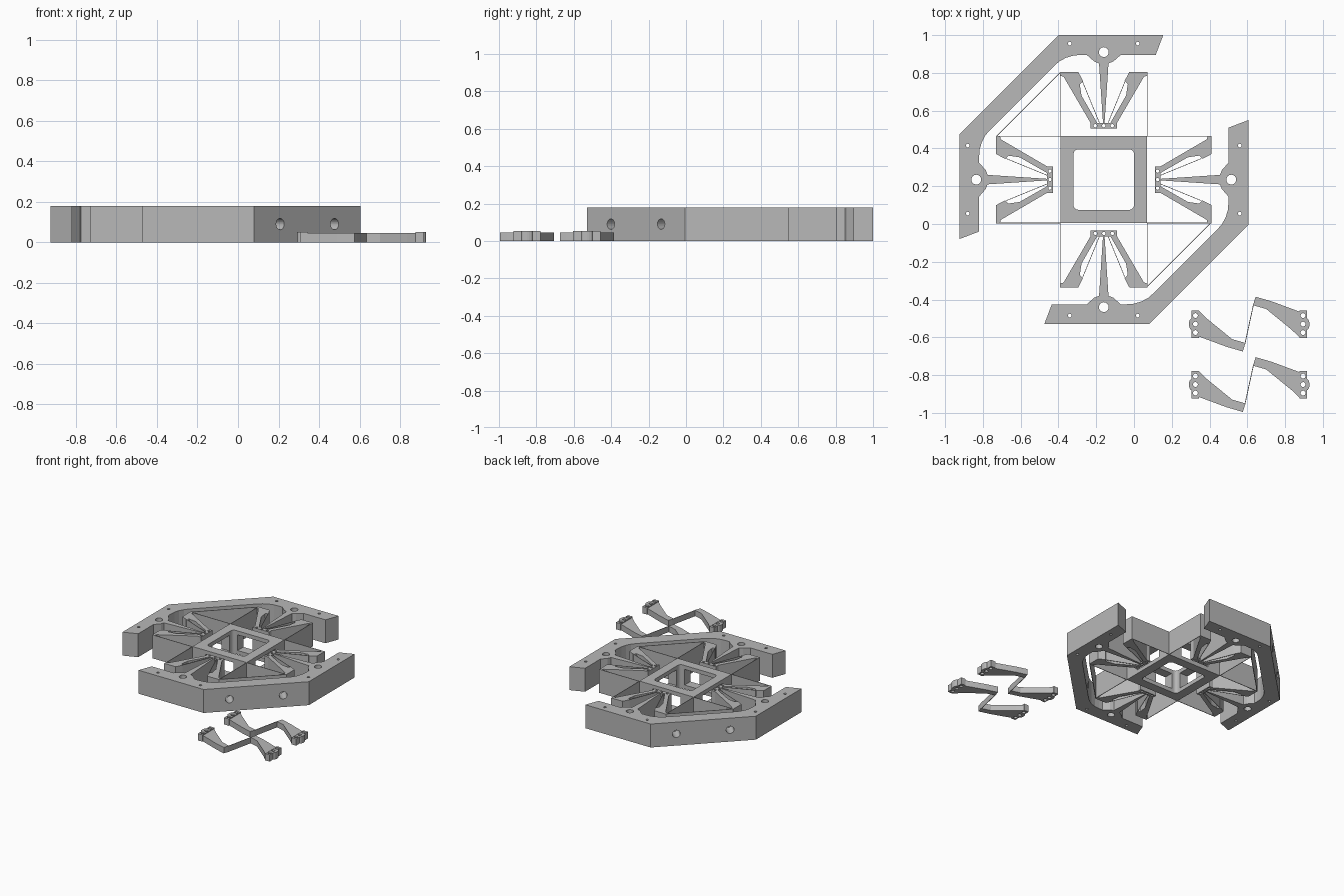
import bpy, bmesh
from math import pi, cos, sin, radians
from mathutils import Matrix, Vector

cube = bpy.data.objects.get("Cube")
if cube:
    bpy.data.objects.remove(cube, do_unlink=True)

grey = bpy.data.materials.new("plain grey")
grey.use_nodes = True
color = (0.48, 0.48, 0.48, 1)
grey.diffuse_color = color
grey.node_tree.nodes["Principled BSDF"].inputs["Base Color"].default_value = color

H = 0.18            # height of the stage
CLIP_H = 0.045      # height of the loose clips
CX, CY = -0.16, 0.235


def circle(x, y, r, n=24):
    return [(x + r * cos(2 * pi * i / n), y + r * sin(2 * pi * i / n)) for i in range(n)]


def plate(name, outline, height, holes=(), place=Matrix()):
    """Extrude a flat outline with holes from z = 0 and place it."""
    curve = bpy.data.curves.new(name, "CURVE")
    curve.dimensions = "2D"
    curve.fill_mode = "BOTH"
    curve.extrude = height / 2
    for loop in [outline, *holes]:
        spline = curve.splines.new("POLY")
        spline.points.add(len(loop) - 1)
        for point, (x, y) in zip(spline.points, loop):
            point.co = (x, y, 0, 1)
        spline.use_cyclic_u = True
    temp = bpy.data.objects.new(name, curve)
    bpy.context.collection.objects.link(temp)
    bpy.context.view_layer.update()
    mesh = bpy.data.meshes.new_from_object(temp.evaluated_get(bpy.context.evaluated_depsgraph_get()))
    bpy.data.objects.remove(temp)
    bm = bmesh.new()
    bm.from_mesh(mesh)
    bmesh.ops.remove_doubles(bm, verts=bm.verts, dist=0.00005)
    bmesh.ops.recalc_face_normals(bm, faces=bm.faces)
    bmesh.ops.transform(bm, matrix=place @ Matrix.Translation((0, 0, height / 2)), verts=bm.verts)
    bm.to_mesh(mesh)
    bm.free()
    for face in mesh.polygons:
        face.use_smooth = False
    mesh.materials.clear()
    mesh.materials.append(grey)
    obj = bpy.data.objects.new(name, mesh)
    bpy.context.collection.objects.link(obj)
    return obj


def blade(name, a, b, height, place, width=0.004):
    """Thin upright wall between two points."""
    a, b = Vector(a), Vector(b)
    side = (b - a).orthogonal().normalized() * width / 2
    return plate(name, [tuple(p) for p in (a + side, b + side, b - side, a - side)], height, place=place)


def cut(obj, cutter):
    mod = obj.modifiers.new("cut", "BOOLEAN")
    mod.object = cutter
    mod.solver = "EXACT"
    cutter.hide_render = True
    bpy.context.view_layer.objects.active = obj
    bpy.ops.object.modifier_apply(modifier=mod.name)
    bpy.data.objects.remove(cutter, do_unlink=True)


def spin(angle, x=CX, y=CY):
    return Matrix.Translation((x, y, 0)) @ Matrix.Rotation(radians(angle), 4, "Z")


def flip(points):
    """Mirror across the diagonal."""
    return [(-y, -x) for x, y in reversed(points)]


# Central square stage with rounded opening and windows in its walls
S, I, R = 0.23, 0.16, 0.025
opening = []
for k, (sx, sy) in enumerate([(1, 1), (-1, 1), (-1, -1), (1, -1)]):
    for i in range(6):
        a = pi / 2 * (k + i / 5)
        opening.append((sx * (I - R) + R * cos(a), sy * (I - R) + R * sin(a)))
stage = plate("centre_stage", [(-S, -S), (S, -S), (S, S), (-S, S)], H, [opening], spin(0))
for turn in (0, 90):
    bpy.ops.mesh.primitive_cube_add(size=1)
    window = bpy.context.object
    window.matrix_world = spin(turn) @ Matrix.Translation((0, 0, H / 2)) @ Matrix.Diagonal((0.24, 0.7, 0.12, 1))
    cut(stage, window)

# Two outer frames, each with two pointed spikes
spike = [(-0.09, 0.66), (-0.05, 0.625), (-0.025, 0.615), (-0.004, 0.298)]
half = [(-0.265, 0.6), (-0.235, 0.626), (-0.2, 0.645), (-0.16, 0.657), (-0.12, 0.66)]
half += spike + [(-x, y) for x, y in reversed(spike)]
half += [(0.275, 0.66), (0.315, 0.765), (-0.24, 0.765)]
frame_holes = [circle(0, 0.675, 0.026), circle(-0.18, 0.72, 0.01, 12), circle(0.18, 0.72, 0.01, 12)]
frame_holes += [flip(h) for h in frame_holes]
for name, turn in (("back_frame", 0), ("front_frame", 180)):
    frame = plate(name, half + flip(half), H, frame_holes, spin(turn))
    for offset in (-0.19, 0.19):
        bpy.ops.mesh.primitive_cylinder_add(radius=0.028, depth=0.3, vertices=24)
        drill = bpy.context.object
        drill.matrix_world = (spin(turn + 45) @ Matrix.Translation((offset, 0.66, H / 2))
                              @ Matrix.Rotation(pi / 2, 4, "X"))
        cut(frame, drill)
    # Long blade closing the corner between neighbouring arms
    blade(name + "_corner_blade", (-0.23, 0.567), (-0.567, 0.23), H, spin(turn))

# Four forked arms with their thin blades
arm = [(-0.07, 0.27), (-0.07, 0.3), (-0.213, 0.545), (-0.232, 0.55), (-0.232, 0.57), (-0.135, 0.57),
       (-0.11, 0.522), (-0.127, 0.505), (-0.118, 0.445), (-0.035, 0.3)]
fork = arm + [(-x, y) for x, y in reversed(arm)]
pins = [circle(u, 0.285, 0.009, 12) for u in (-0.045, 0, 0.045)]
for side, turn in (("back", 0), ("right", 90), ("front", 180), ("left", 270)):
    place = spin(turn)
    plate(side + "_forked_arm", fork, H, pins, place)
    for s, end in ((-1, "first"), (1, "second")):
        blade(f"{side}_{end}_stage_blade", (s * 0.23, 0.228), (s * 0.23, 0.56), H, place)
        blade(f"{side}_{end}_fork_blade", (s * 0.112, 0.518), (s * 0.022, 0.298), H, place, 0.003)

# Two loose clips, each made of two turned halves joined by a blade
clip_body = [(-0.266, 0.07), (-0.225, 0.03), (-0.09, -0.08), (-0.02, -0.1), (-0.034, -0.145),
             (-0.12, -0.12), (-0.266, -0.066)]
bump = [(-0.305 - 0.014 * sin(pi * i / 8), 0.03 * cos(pi * i / 8)) for i in range(9)]
clip_block = [(-0.266, -0.073), (-0.266, 0.073), (-0.305, 0.073)] + bump + [(-0.305, -0.073)]
clip_holes = [circle(-0.285, y, 0.013, 16) for y in (-0.045, 0, 0.045)]
for name, y in (("upper_clip", -0.53), ("lower_clip", -0.85)):
    for part, turn in (("left", 0), ("right", 180)):
        place = spin(turn, 0.61, y)
        plate(f"{name}_{part}_body", clip_body, CLIP_H, place=place)
        plate(f"{name}_{part}_block", clip_block, 0.052, clip_holes, place)
    blade(name + "_blade", (-0.024, -0.11), (0.024, 0.11), CLIP_H, spin(0, 0.61, y))
